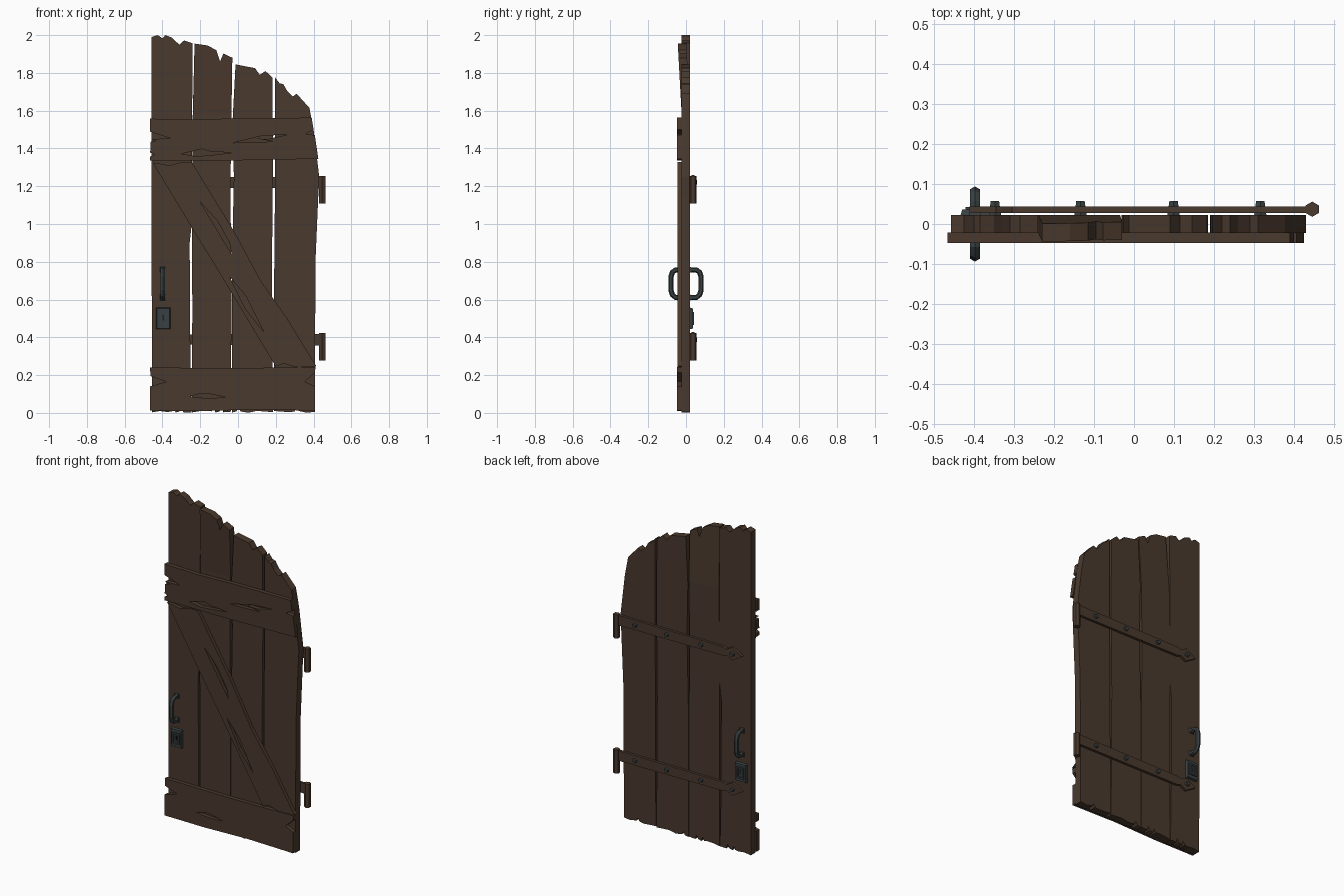
import bpy, bmesh, math, random
from mathutils import Matrix, Vector

if "Cube" in bpy.data.objects:
    bpy.data.objects.remove(bpy.data.objects["Cube"])
random.seed(4)

def material(name, rgb):
    m = bpy.data.materials.new(name)
    m.diffuse_color = (*rgb, 1)
    m.use_nodes = True
    m.node_tree.nodes["Principled BSDF"].inputs["Base Color"].default_value = m.diffuse_color
    return m

WOOD = material("dark brown wood", (0.068, 0.041, 0.026))
IRON = material("dark grey iron", (0.042, 0.052, 0.054))
HOLE = material("black keyhole", (0.012, 0.013, 0.014))

def finish(name, bm, mat):
    bmesh.ops.recalc_face_normals(bm, faces=bm.faces)
    me = bpy.data.meshes.new(name)
    bm.to_mesh(me)
    bm.free()
    me.materials.append(mat)
    ob = bpy.data.objects.new(name, me)
    bpy.context.collection.objects.link(ob)
    return ob

def board(name, outline, y0, y1, mat=WOOD, holes=(), lean=None):
    """Extrude an x/z outline (with cut-out cracks) from y0 to y1."""
    cu = bpy.data.curves.new(name, 'CURVE')
    cu.dimensions, cu.fill_mode = '2D', 'BOTH'
    cu.extrude = abs(y1 - y0) / 2
    for loop in [outline, *holes]:
        sp = cu.splines.new('POLY')
        sp.points.add(len(loop) - 1)
        for p, (x, z) in zip(sp.points, loop):
            p.co = (x, z, 0, 1)
        sp.use_cyclic_u = True
    tmp = bpy.data.objects.new("tmp", cu)
    bpy.context.collection.objects.link(tmp)
    bpy.context.view_layer.update()
    me = bpy.data.meshes.new_from_object(
        tmp.evaluated_get(bpy.context.evaluated_depsgraph_get()))
    bm = bmesh.new()
    bm.from_mesh(me)
    bpy.data.objects.remove(tmp)
    bpy.data.meshes.remove(me)
    bpy.data.curves.remove(cu)
    bmesh.ops.remove_doubles(bm, verts=bm.verts, dist=1e-5)
    bm.transform(Matrix.Translation((0, (y0 + y1) / 2, 0)) @ Matrix.Rotation(math.pi / 2, 4, 'X'))
    if lean:  # bend the part above the given height towards the front
        h, amount = lean
        bmesh.ops.bisect_plane(bm, geom=bm.verts[:] + bm.edges[:] + bm.faces[:],
                               plane_co=(0, 0, h), plane_no=(0, 0, 1))
        for v in bm.verts:
            v.co.y -= max(0, v.co.z - h) * amount
    for f in bm.faces:
        f.material_index = 0
        f.smooth = False
    return finish(name, bm, mat)

def ragged(xr, xl, n=5):
    """Chipped bottom edge running from right to left."""
    pts = []
    for i in range(n + 1):
        x = xr + (xl - xr) * i / n
        pts.append((x, random.uniform(0.0, 0.012)))
        if 0 < i < n and random.random() < 0.6:
            pts += [(x - 0.008, 0.03), (x - 0.02, 0.008)]
    return pts

# Four upright planks: left edge going up, broken top, right edge going down
planks = [
    [(-.457, 1.0), (-.458, 1.99), (-.425, 2.0), (-.40, 1.983), (-.385, 2.0), (-.35, 1.987),
     (-.33, 1.967), (-.31, 1.95), (-.285, 1.972), (-.24, 1.957), (-.243, 1.56), (-.245, 1.0),
     (-.256, .9), (-.252, .25)],
    [(-.242, .6), (-.245, 1.0), (-.24, 1.56), (-.23, 1.955), (-.16, 1.945), (-.115, 1.92),
     (-.095, 1.86), (-.077, 1.903), (-.03, 1.88), (-.035, 1.56), (-.04, 1.2), (-.035, .6)],
    [(-.031, .8), (-.022, 1.25), (-.028, 1.56), (-.013, 1.845), (.09, 1.825), (.115, 1.79),
     (.145, 1.81), (.183, 1.775), (.185, 1.3), (.18, .8)],
    [(.192, .8), (.197, 1.3), (.197, 1.775), (.22, 1.745), (.24, 1.74), (.26, 1.705),
     (.29, 1.675), (.31, 1.69), (.378, 1.615), (.40, 1.5), (.43, 1.25), (.425, 1.15), (.41, .8)],
]
bottoms = [(-.247, -.456), (-.037, -.243), (.185, -.031), (.407, .19)]
for i, (pts, (xr, xl)) in enumerate(zip(planks, bottoms)):
    board(f"plank_{i + 1}", pts + ragged(xr, xl), -.023, .022,
          lean=(1.58, .055) if i == 1 else None)

# Front cross boards and diagonal brace, with split cracks
board("upper_cross_board",
      [(-.467, 1.335), (-.467, 1.355), (-.44, 1.368), (-.465, 1.378), (-.462, 1.435),
       (-.435, 1.44), (-.462, 1.45), (-.358, 1.453), (-.467, 1.49), (-.467, 1.558),
       (-.25, 1.552), (0, 1.56), (.39, 1.563), (.40, 1.50), (.36, 1.478), (.407, 1.47),
       (.425, 1.345), (0, 1.337)], -.048, -.021,
      holes=[[(-.30, 1.372), (-.19, 1.397), (-.15, 1.385), (-.035, 1.377), (-.12, 1.367), (-.22, 1.358)],
             [(-.025, 1.43), (.12, 1.465), (.268, 1.475), (.16, 1.45), (.10, 1.452), (.19, 1.437), (.07, 1.432)]])
board("lower_cross_board",
      [(-.466, .012), (-.466, .14), (-.38, .165), (-.464, .195), (-.465, .24), (0, .237),
       (.41, .243), (.408, .215), (.355, .165), (.408, .14), (.407, .012), (.1, .018), (-.2, .01)],
      -.047, -.021,
      holes=[[(-.257, .087), (-.19, .104), (-.15, .1), (-.065, .083), (-.16, .077)]])
board("diagonal_brace",
      [(-.452, 1.326), (-.36, 1.31), (-.30, 1.328), (-.245, 1.328), (-.02, .96), (.12, .70),
       (.26, .50), (.415, .247), (.30, .243), (.24, .262), (.20, .245), (-.10, .745), (-.22, .94)],
      -.044, -.021,
      holes=[[(-.203, 1.12), (-.108, 1.015), (-.045, .90), (-.034, .842), (-.088, .93), (-.13, 1.0)],
             [(-.045, .722), (.04, .62), (.135, .43), (.04, .55)]])

def hex_post(name, loc, r1, r2, depth, axis, mat):
    bm = bmesh.new()
    bmesh.ops.create_cone(bm, cap_ends=True, segments=6, radius1=r1, radius2=r2, depth=depth)
    bm.transform(Matrix.Translation(loc) @ (Matrix.Rotation(-math.pi / 2, 4, 'X') if axis == 'Y'
                                            else Matrix.Identity(4)))
    return finish(name, bm, mat)

# Back strap hinges with spear tips, barrels and studs
for label, z in (("upper", 1.22), ("lower", .388)):
    half = [(.445, .031), (-.28, .027), (-.305, .019), (-.345, .04)]
    board(f"{label}_hinge_strap",
          [(x, z + h) for x, h in half] + [(-.412, z)] + [(x, z - h) for x, h in reversed(half)],
          .028, .044)
    hex_post(f"{label}_hinge_barrel", (.446, .037, z - .038), .019, .019, .145, 'Z', WOOD)
    for i, x in enumerate((-.348, -.134, .099, .316)):
        hex_post(f"{label}_hinge_stud_{i + 1}", (x, .039, z), .018, .012, .038, 'Y', IRON)

def block(name, x, z, w, h, y0, y1, mat, inset=0.0):
    """Plate whose outer face (at y1) is narrowed by inset."""
    bm = bmesh.new()
    bmesh.ops.create_cube(bm, size=1)
    for v in bm.verts:
        out = v.co.y > 0
        k = inset if out else 0
        v.co = Vector((x + v.co.x * (w - 2 * k), y1 if out else y0, z + v.co.z * (h - 2 * k)))
    return finish(name, bm, mat)

def tube(name, path, x, radius, mat, sides=6):
    """Sweep a ring along a y/z path at constant x."""
    bm = bmesh.new()
    P = [Vector((x, y, z)) for y, z in path]
    rings = []
    for i, p in enumerate(P):
        t = (P[min(i + 1, len(P) - 1)] - P[max(i - 1, 0)]).normalized()
        side = Vector((1, 0, 0))
        up = t.cross(side)
        rings.append([bm.verts.new(p + radius * (math.cos(a) * up + math.sin(a) * side))
                      for a in (2 * math.pi * k / sides for k in range(sides))])
    for a, b in zip(rings, rings[1:]):
        for k in range(sides):
            bm.faces.new((a[k], a[(k + 1) % sides], b[(k + 1) % sides], b[k]))
    bm.faces.new(rings[0])
    bm.faces.new(rings[-1])
    return finish(name, bm, mat)

# Handle and lock on both faces
for label, s in (("front", -1), ("back", 1)):
    path = [(.015, .757), (.055, .757), (.072, .745), (.08, .72), (.08, .65), (.072, .625),
            (.055, .611), (.015, .611)]
    tube(f"{label}_handle", [(s * y, z) for y, z in path], -.398, .014, IRON)
    for z in (.757, .611):
        block(f"{label}_handle_foot", -.398, z, .034, .034, s * .015, s * .03, IRON, .004)
    block(f"{label}_lock_plate", -.396, .5, .08, .118, s * .015, s * .036, IRON, .006)
    for dx, dz, w, h in ((-.02, 0, .01, .07), (.02, 0, .01, .07), (0, .03, .03, .01), (0, -.03, .03, .01)):
        block(f"{label}_lock_frame", -.396 + dx, .5 + dz, w, h, s * .034, s * .043, IRON)
    block(f"{label}_keyhole", -.396, .503, .01, .028, s * .034, s * .038, HOLE)
